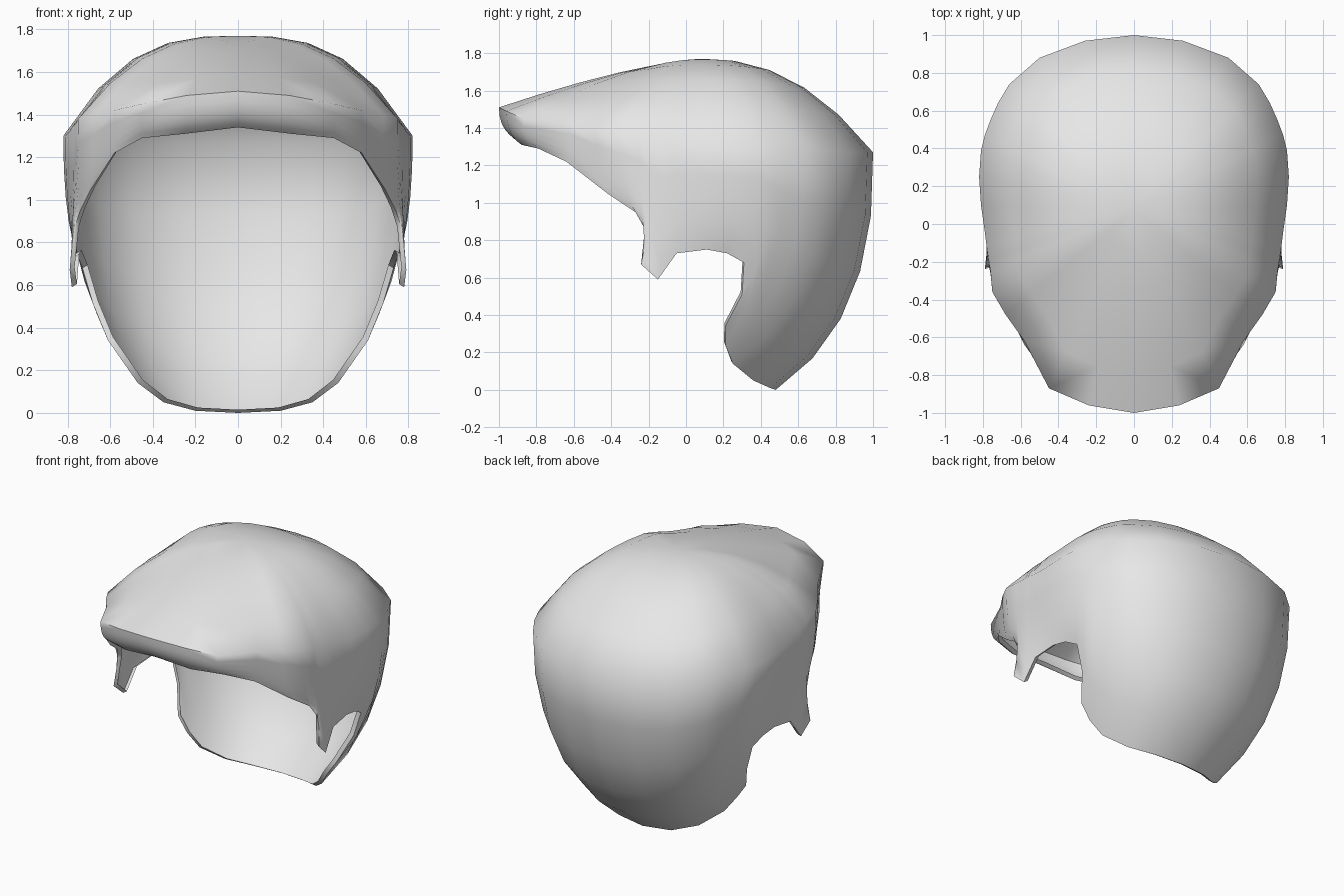
import bpy
import math
from mathutils import Vector

# Remove the default object
default_cube = bpy.data.objects.get("Cube")
if default_cube:
    bpy.data.objects.remove(default_cube, do_unlink=True)


def make_material(name, colour):
    material = bpy.data.materials.new(name)
    material.use_nodes = True
    material.diffuse_color = colour
    material.node_tree.nodes["Principled BSDF"].inputs["Base Color"].default_value = colour
    return material


# Locks run from the brow round to the nape: widest point, then hem point
LOCKS = [
    ((0, -1, 1.51), (0, -.91, 1.34)),         # brow
    ((.24, -.96, 1.49), (.25, -.88, 1.31)),
    ((.45, -.87, 1.45), (.45, -.79, 1.29)),
    ((.58, -.62, 1.42), (.58, -.64, 1.22)),   # temple
    ((.68, -.48, 1.4), (.69, -.42, 1.05)),
    ((.75, -.36, 1.38), (.74, -.27, .95)),
    ((.76, -.25, 1.36), (.77, -.22, .86)),    # sideburn
    ((.77, -.19, 1.35), (.79, -.24, .67)),
    ((.78, -.12, 1.34), (.78, -.15, .59)),
    ((.79, -.04, 1.32), (.77, -.05, .73)),    # ear opening
    ((.81, .1, 1.3), (.76, .11, .75)),
    ((.82, .25, 1.3), (.75, .22, .73)),
    ((.81, .39, 1.3), (.73, .31, .68)),
    ((.79, .47, 1.3), (.68, .3, .51)),        # behind the ear
    ((.76, .55, 1.3), (.61, .21, .34)),
    ((.72, .64, 1.3), (.54, .21, .24)),
    ((.66, .74, 1.28), (.47, .25, .14)),
    ((.5, .88, 1.27), (.35, .36, .05)),       # nape
    ((.26, .97, 1.27), (.2, .45, .01)),
    ((0, 1, 1.27), (0, .48, 0)),
]
CROWN = Vector((0, .08, 1.77))
TOP_ROWS, SIDE_ROWS = 5, 5


def lock_points(rim, hem):
    """Points down one lock: crown to widest point, on to the hem, then a turned-in lip."""
    rim, hem = Vector(rim), Vector(hem)
    spread = rim - CROWN
    facing = spread.y / math.hypot(spread.x, spread.y)
    # The crown is flatter over the sides and steeper towards the brow
    power = 2.9 - (1.5 if facing < 0 else .6) * facing ** 2
    points = []
    for row in range(1, TOP_ROWS + 1):
        reach = row / TOP_ROWS
        point = CROWN + spread * reach
        point.z = CROWN.z + spread.z * reach ** power
        points.append(point)
    # The lower part bulges outwards before it tucks in at the hem
    bulge = rim.copy()
    bulge.y += .03 * max(facing, 0)
    bulge.z = hem.z + .29 * (rim.z - hem.z)
    for row in range(1, SIDE_ROWS + 1):
        t = row / SIDE_ROWS
        points.append(rim * (1 - t) ** 2 + bulge * 2 * t * (1 - t) + hem * t ** 2)
    inward = Vector((-hem.x, CROWN.y - hem.y, 0)).normalized()
    points.append(hem + inward * .025 + Vector((0, 0, .015)))
    return points


# Build the left half as a fan at the crown with quad strips below it
vertices = [CROWN]
for rim, hem in LOCKS:
    vertices.extend(lock_points(rim, hem))
rows = TOP_ROWS + SIDE_ROWS + 1
faces = []
for column in range(len(LOCKS) - 1):
    a = 1 + column * rows
    b = a + rows
    faces.append((0, a, b))
    for row in range(rows - 1):
        faces.append((a + row, a + row + 1, b + row + 1, b + row))

mesh = bpy.data.meshes.new("hair_shell")
mesh.from_pydata(vertices, [], faces)
mesh.materials.append(make_material("light grey", (.8, .8, .8, 1)))
hair = bpy.data.objects.new("hair_shell", mesh)
bpy.context.collection.objects.link(hair)

# Mirror to the right half
mirror = hair.modifiers.new("right_half", "MIRROR")
mirror.use_clip = True
mirror.merge_threshold = .001

# Smooth shading with a crisp hem
bpy.ops.object.select_all(action="DESELECT")
hair.select_set(True)
bpy.context.view_layer.objects.active = hair
bpy.ops.object.shade_smooth_by_angle(angle=math.radians(60))
